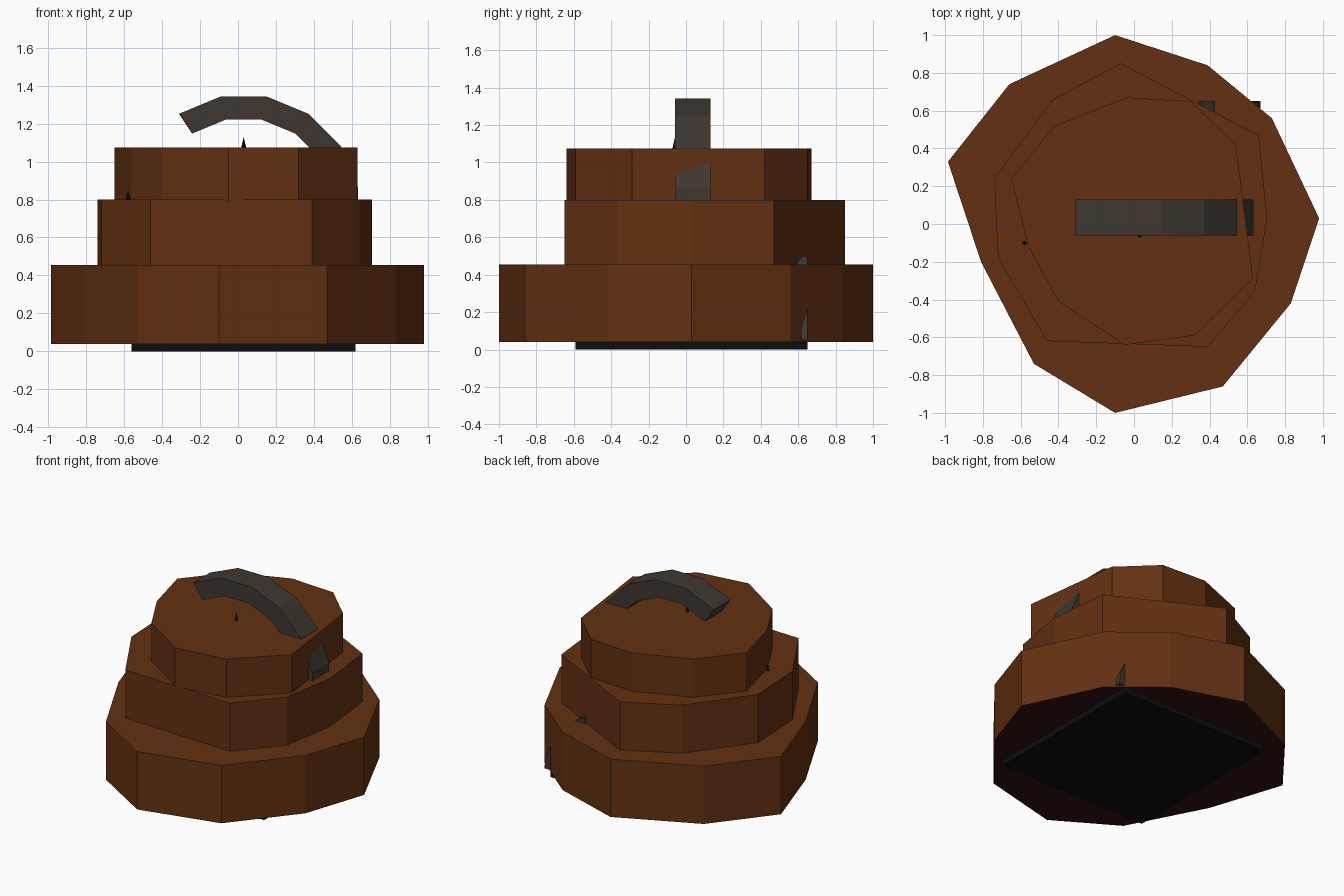
import bpy
import bmesh
from math import cos, sin, radians
from mathutils import Vector

default_cube = bpy.data.objects.get("Cube")
if default_cube:
    bpy.data.objects.remove(default_cube, do_unlink=True)


def make_material(name, colour):
    material = bpy.data.materials.new(name)
    material.use_nodes = True
    material.diffuse_color = (*colour, 1)
    shader = next(n for n in material.node_tree.nodes if n.type == "BSDF_PRINCIPLED")
    shader.inputs["Base Color"].default_value = (*colour, 1)
    shader.inputs["Roughness"].default_value = 0.9
    return material


brown = make_material("earth brown", (0.125, 0.03, 0.006))
maroon = make_material("dark maroon underside", (0.03, 0.006, 0.005))
grey = make_material("warm dark grey", (0.05, 0.039, 0.03))
black = make_material("near black", (0.004, 0.004, 0.0045))


def extruded_shape(name, outline, offset, materials):
    """Close an outline of 3D points and extrude it along the offset."""
    bm = bmesh.new()
    face = bm.faces.new([bm.verts.new(point) for point in outline])
    extruded = bmesh.ops.extrude_face_region(bm, geom=[face], use_keep_orig=True)
    new_verts = [item for item in extruded["geom"] if isinstance(item, bmesh.types.BMVert)]
    bmesh.ops.translate(bm, verts=new_verts, vec=Vector(offset))
    bmesh.ops.recalc_face_normals(bm, faces=bm.faces)
    mesh = bpy.data.meshes.new(name)
    bm.to_mesh(mesh)
    bm.free()
    for material in materials:
        mesh.materials.append(material)
    obj = bpy.data.objects.new(name, mesh)
    bpy.context.collection.objects.link(obj)
    return obj


def tier(name, outline, bottom, top, materials):
    points = [(x, y, bottom) for x, y in outline]
    return extruded_shape(name, points, (0, 0, top - bottom), materials)


def upright_plate(name, profile, front, back):
    points = [(x, front, z) for x, z in profile]
    return extruded_shape(name, points, (0, back - front, 0), [grey])


# Square foot plate
foot = [(-0.56, -0.59), (0.62, -0.59), (0.62, 0.65), (-0.56, 0.65)]
tier("foot_plate", foot, 0, 0.06, [black])

# Three irregular stacked tiers
lower = [(-0.1, 1), (0.39, 0.84), (0.73, 0.56), (0.98, 0.03), (0.83, -0.42),
         (0.47, -0.86), (-0.1, -1), (-0.53, -0.74), (-0.81, -0.2),
         (-0.985, 0.33), (-0.66, 0.74)]
middle = [(-0.07, 0.85), (0.66, 0.47), (0.705, 0.03), (0.64, -0.36),
          (0.39, -0.65), (-0.46, -0.62), (-0.72, -0.18), (-0.74, 0.24),
          (-0.43, 0.66)]
upper = [(-0.04, 0.67), (0.3, 0.65), (0.54, 0.42), (0.63, -0.29),
         (0.32, -0.59), (-0.05, -0.64), (-0.4, -0.41), (-0.56, -0.12),
         (-0.65, 0.24), (-0.42, 0.52)]
lower_tier = tier("lower_tier", lower, 0.04, 0.455, [brown, maroon])
tier("middle_tier", middle, 0.44, 0.8, [brown])
tier("upper_tier", upper, 0.79, 1.075, [brown])

# Darker underside of the lowest tier
for face in lower_tier.data.polygons:
    face.material_index = 1 if face.normal.z < -0.5 else 0

# Curved handle: part of a sixteen-sided ring that sinks into the tiers
STEP = 22.5
angles = [radians(STEP * (i - 0.5)) for i in range(7)]


def arc(radius):
    return [(0.03 + radius * cos(a), 0.74 + radius * sin(a)) for a in angles]


upright_plate("curved_handle", arc(0.615) + arc(0.49)[::-1], -0.06, 0.13)

# Shards that poke out of the tiers
upright_plate("wall_shard", [(0.56, 0.05), (0.67, 0.05), (0.66, 0.12), (0.61, 0.25)],
              0.615, 0.65)
upright_plate("ledge_shard", [(0.34, 0.44), (0.44, 0.44), (0.41, 0.47), (0.36, 0.5)],
              0.59, 0.65)


def spike(name, x, y, z, height):
    bpy.ops.mesh.primitive_cone_add(vertices=4, radius1=0.014, depth=height,
                                    location=(x, y, z + height / 2))
    obj = bpy.context.object
    obj.name = name
    obj.data.materials.append(black)


spike("top_spike", 0.03, -0.06, 1.07, 0.06)
spike("side_spike", -0.58, -0.1, 0.79, 0.06)
